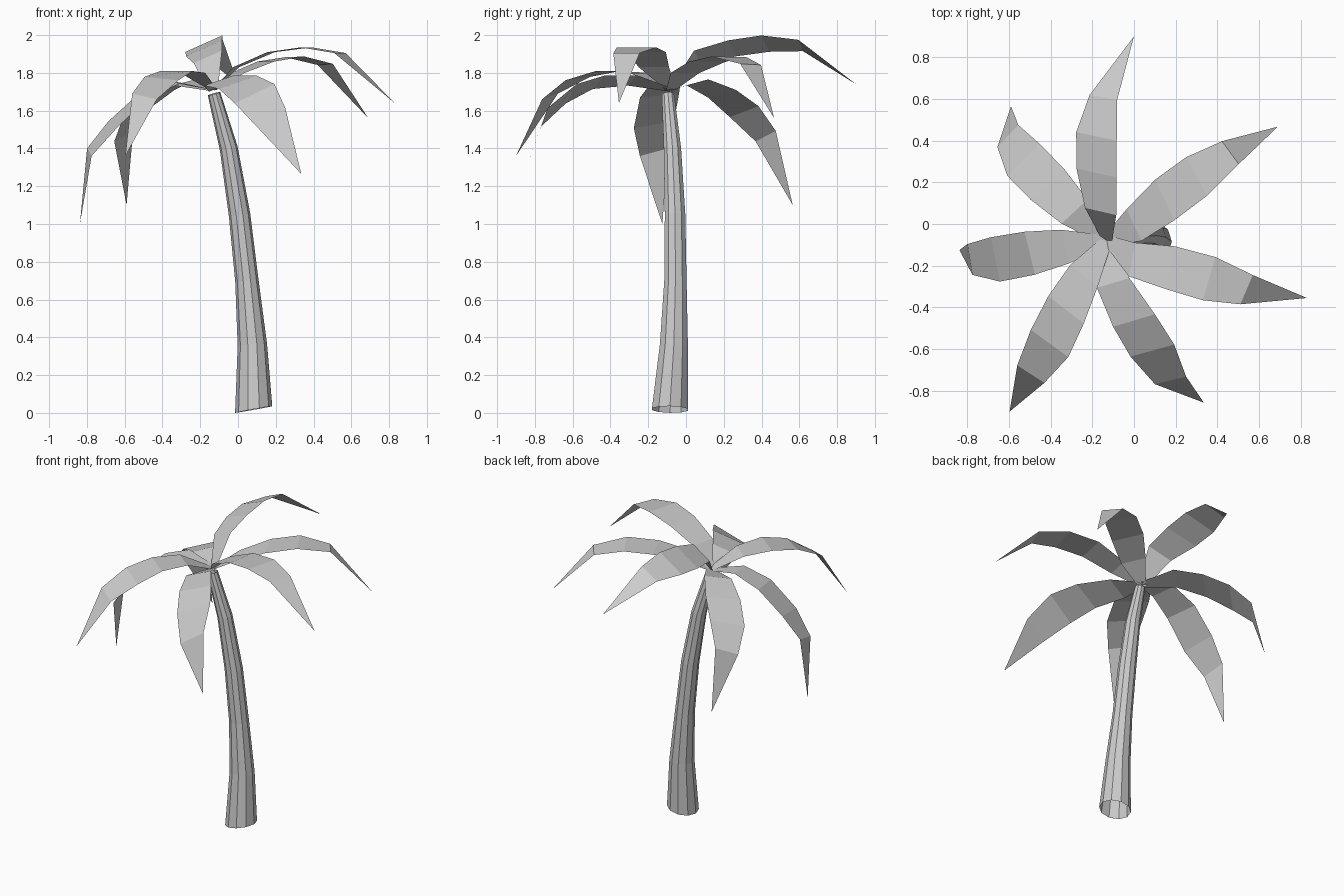
import bpy
from math import sin, cos, pi
from mathutils import Vector as V

HUB = V((-0.13, -0.08, 1.71))


def add_mesh(name, verts, faces):
    mesh = bpy.data.meshes.new(name)
    mesh.from_pydata([tuple(v) for v in verts], [], faces)
    mesh.update()
    ob = bpy.data.objects.new(name, mesh)
    bpy.context.collection.objects.link(ob)
    return ob


# Trunk: open tapered tube swept along a leaning curve (centre, radius)
path = [((0.083, -0.085, 0.018), 0.10), ((0.076, -0.064, 0.36), 0.078),
        ((0.047, -0.056, 0.70), 0.062), ((0.008, -0.058, 1.05), 0.057),
        ((-0.049, -0.072, 1.40), 0.048), ((-0.127, -0.096, 1.69), 0.034)]
SIDES = 10
centres = [V(p) for p, r in path]
verts, faces = [], []
for i, (p, r) in enumerate(path):
    t = centres[min(i + 1, len(path) - 1)] - centres[max(i - 1, 0)]
    if i == 0:
        t = V((-0.18, 0.02, 1))
    t.normalize()
    u = V((0, 1, 0)).cross(t).normalized()
    w = t.cross(u)
    for k in range(SIDES):
        a = 2 * pi * k / SIDES
        verts.append(centres[i] + r * (cos(a) * u + sin(a) * w))
for i in range(len(path) - 1):
    for k in range(SIDES):
        a, b = i * SIDES + k, i * SIDES + (k + 1) % SIDES
        faces.append((a, b, b + SIDES, a + SIDES))
add_mesh("trunk", verts, faces)


# Frond: flat faceted strip along a drooping spine, ending in a point.
# mid and end are the half-width vectors in the middle and near the tip.
def frond(name, spine, mid, end):
    mid, end = V(mid), V(end)
    pts = [HUB] + [V(p) for p in spine]
    halves = [mid * 0.25, mid * 0.78, mid, (mid + end) * 0.6, end]
    verts = []
    for p, h in zip(pts, halves):
        verts += [p - h, p + h]
    verts.append(pts[-1])
    faces = [(2 * i, 2 * i + 1, 2 * i + 3, 2 * i + 2) for i in range(4)]
    faces.append((8, 9, 10))
    add_mesh(name, verts, faces)


frond("frond_back",
      [(-.16, .06, 1.885), (-.18, .245, 1.93), (-.18, .42, 1.955),
       (-.147, .607, 1.945), (0, .90, 1.74)],
      (.096, -.022, .042), (.066, -.012, .03))
frond("frond_back_right",
      [(0, -.005, 1.80), (.147, .115, 1.86), (.30, .228, 1.885),
       (.462, .342, 1.845), (.69, .467, 1.56)],
      (.045, -.098, 0), (.04, -.055, .003))
frond("frond_right",
      [(-.01, -.17, 1.83), (.175, -.21, 1.91), (.36, -.262, 1.935),
       (.54, -.315, 1.905), (.83, -.355, 1.64)],
      (-.02, -.103, 0), (-.03, -.07, 0))
frond("frond_front_right",
      [(-.10, -.283, 1.76), (0, -.463, 1.75), (.088, -.607, 1.69),
       (.175, -.75, 1.565), (.335, -.857, 1.265)],
      (-.10, -.03, -.035), (-.075, -.018, -.05))
frond("frond_front_left",
      [(-.24, -.248, 1.80), (-.326, -.412, 1.81), (-.405, -.573, 1.77),
       (-.495, -.72, 1.675), (-.597, -.90, 1.36)],
      (-.085, .066, 0), (-.065, .042, .015))
frond("frond_left",
      [(-.33, -.108, 1.75), (-.50, -.14, 1.68), (-.665, -.17, 1.525),
       (-.787, -.17, 1.38), (-.837, -.125, 1.0)],
      (-.025, .103, .01), (-.012, .074, .02))
frond("frond_back_left",
      [(-.285, .06, 1.75), (-.415, .19, 1.69), (-.53, .308, 1.595),
       (-.605, .422, 1.465), (-.59, .565, 1.10)],
      (.08, .074, .02), (.05, .053, .028))
